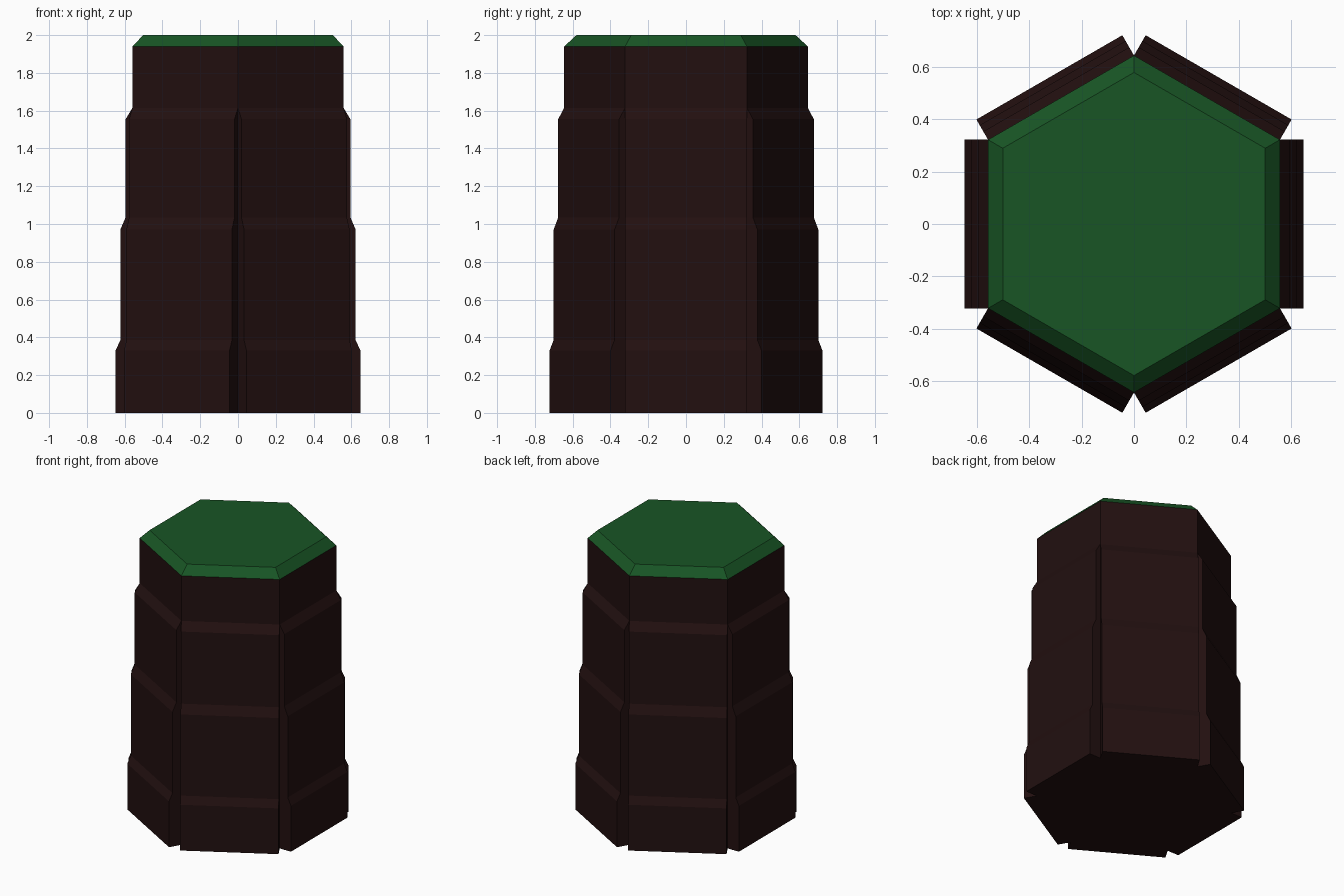
import bpy, bmesh, math
from mathutils import Matrix, Vector

if "Cube" in bpy.data.objects:
    bpy.data.objects.remove(bpy.data.objects["Cube"])

R = 0.645                                # corner radius of the hexagonal core
A = R * math.cos(math.pi / 6)            # distance from centre to core face
RIM_Z, TOP_Z, TOP_R = 1.94, 2.0, 0.58


def material(name, rgb):
    mat = bpy.data.materials.new(name)
    mat.diffuse_color = (*rgb, 1)
    mat.use_nodes = True
    mat.node_tree.nodes["Principled BSDF"].inputs["Base Color"].default_value = mat.diffuse_color
    return mat


def make_object(name, bm, mat):
    bmesh.ops.remove_doubles(bm, verts=bm.verts, dist=1e-4)
    bmesh.ops.recalc_face_normals(bm, faces=bm.faces)
    mesh = bpy.data.meshes.new(name)
    bm.to_mesh(mesh)
    bm.free()
    mesh.materials.append(mat)
    obj = bpy.data.objects.new(name, mesh)
    bpy.context.collection.objects.link(obj)
    return obj


# Stepped side profile: (distance from axis, height)
profile = [(A, 0), (0.648, 0), (0.648, 0.33), (0.623, 0.385), (0.623, 0.97),
           (0.595, 1.035), (0.595, 1.555), (A, 1.615), (A, RIM_Z)]

# Column body: six stepped panels with V gaps at the corners
bm = bmesh.new()
for i in range(6):
    turn = Matrix.Rotation(i * math.pi / 3, 4, 'Z')
    left, right = ([bm.verts.new(turn @ Vector((d, y, z))) for d, z in profile]
                   for y in (-R / 2, R / 2))
    for k in range(len(profile) - 1):
        bm.faces.new((left[k], right[k], right[k + 1], left[k + 1]))
    bm.faces.new(left[:-1])
    bm.faces.new(right[:-1])

# Underside of the core
bm.faces.new([bm.verts.new((R * math.sin(i * math.pi / 3), R * math.cos(i * math.pi / 3), 0))
              for i in range(6)])
make_object("column_body", bm, material("dark_brown", (0.016, 0.005, 0.005)))

# Bevelled green cap
bm = bmesh.new()
bmesh.ops.create_cone(
    bm, cap_ends=True, segments=6, radius1=R, radius2=TOP_R, depth=TOP_Z - RIM_Z,
    matrix=Matrix.Translation((0, 0, (RIM_Z + TOP_Z) / 2)))
# Put corners on the y axis, matching the column
if not any(abs(v.co.x) < 1e-4 for v in bm.verts):
    bmesh.ops.rotate(bm, verts=bm.verts, cent=(0, 0, 0),
                     matrix=Matrix.Rotation(math.pi / 6, 3, 'Z'))
make_object("grass_cap", bm, material("dark_green", (0.009, 0.09, 0.018)))
